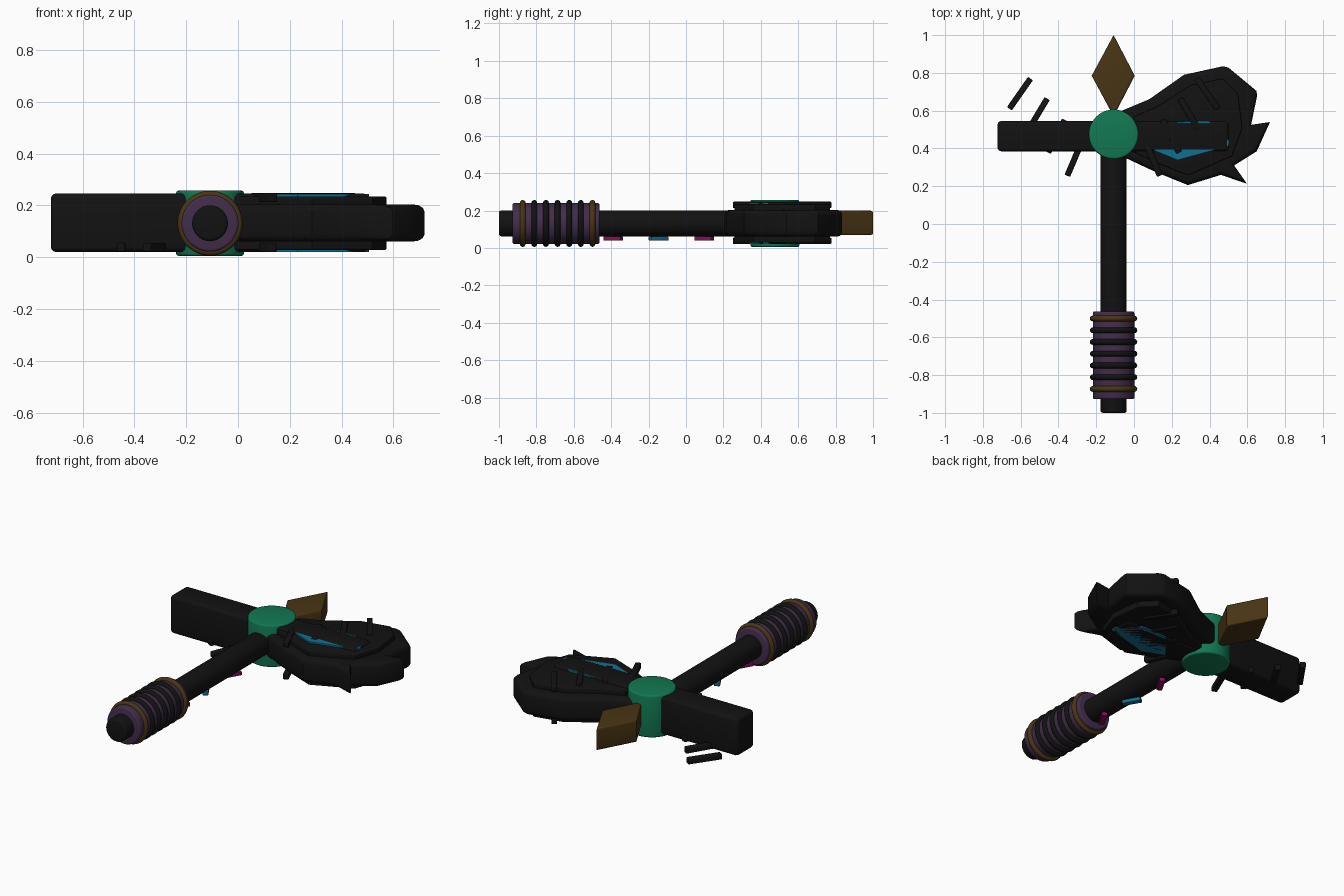
import bpy, bmesh, math
from mathutils import Matrix

if "Cube" in bpy.data.objects:
    bpy.data.objects.remove(bpy.data.objects["Cube"])

CX, CZ, HUB_Y = -0.108, 0.131, 0.475


def material(name, rgb):
    m = bpy.data.materials.new(name)
    m.diffuse_color = (*rgb, 1)
    m.use_nodes = True
    m.node_tree.nodes["Principled BSDF"].inputs["Base Color"].default_value = m.diffuse_color
    return m


BLACK = material("near_black", (0.006, 0.006, 0.006))
GREEN = material("emerald", (0.006, 0.19, 0.085))
GOLD = material("dark_gold", (0.066, 0.035, 0.007))
PURPLE = material("dull_purple", (0.055, 0.026, 0.07))
BLUE = material("deep_blue", (0.006, 0.16, 0.28))
MAGENTA = material("magenta", (0.26, 0.005, 0.10))


def finish(bm, name, mat):
    bmesh.ops.recalc_face_normals(bm, faces=bm.faces)
    me = bpy.data.meshes.new(name)
    bm.to_mesh(me)
    bm.free()
    me.materials.append(mat)
    ob = bpy.data.objects.new(name, me)
    bpy.context.collection.objects.link(ob)
    bpy.ops.object.select_all(action='DESELECT')
    bpy.context.view_layer.objects.active = ob
    ob.select_set(True)
    bpy.ops.object.shade_smooth_by_angle(angle=math.radians(35))
    return ob


def prism(name, pts, z0, z1, mat, bevel=0.0):
    """Extruded outline with rounded top and bottom rims."""
    bm = bmesh.new()
    face = bm.faces.new([bm.verts.new((x, y, z0)) for x, y in pts])
    top = bmesh.ops.extrude_face_region(bm, geom=[face])["geom"]
    bmesh.ops.translate(bm, vec=(0, 0, z1 - z0),
                        verts=[v for v in top if isinstance(v, bmesh.types.BMVert)])
    if bevel:
        rims = [e for e in bm.edges if abs(e.verts[0].co.z - e.verts[1].co.z) < 1e-5]
        bmesh.ops.bevel(bm, geom=rims, offset=bevel, segments=3, profile=0.5,
                        affect='EDGES', clamp_overlap=True)
    return finish(bm, name, mat)


def box(name, centre, size, mat, angle=0.0, bevel=0.005):
    bm = bmesh.new()
    bmesh.ops.create_cube(bm, size=1)
    bmesh.ops.scale(bm, vec=size, verts=bm.verts)
    bmesh.ops.bevel(bm, geom=bm.edges[:], offset=bevel, segments=3, profile=0.5,
                    affect='EDGES')
    bm.transform(Matrix.Translation(centre) @ Matrix.Rotation(angle, 4, 'Z'))
    return finish(bm, name, mat)


def cylinder(name, radius, length, matrix, mat, bevel):
    bm = bmesh.new()
    bmesh.ops.create_cone(bm, cap_ends=True, segments=48, radius1=radius,
                          radius2=radius, depth=length)
    rims = [e for e in bm.edges if abs(e.verts[0].co.z - e.verts[1].co.z) < 1e-5]
    bmesh.ops.bevel(bm, geom=rims, offset=bevel, segments=3, profile=0.5, affect='EDGES')
    bm.transform(matrix)
    return finish(bm, name, mat)


def along_y(y):
    return Matrix.Translation((CX, y, CZ)) @ Matrix.Rotation(math.pi / 2, 4, 'X')


# Handle, grip and grip rings
cylinder("handle", 0.069, 1.45, along_y(-0.275), BLACK, 0.012)
cylinder("grip", 0.110, 0.465, along_y(-0.695), PURPLE, 0.01)
for i in range(7):
    bpy.ops.mesh.primitive_torus_add(major_radius=0.110, minor_radius=0.0155,
                                     major_segments=48, minor_segments=12,
                                     location=(CX, -0.5 - i * 0.0622, CZ),
                                     rotation=(math.pi / 2, 0, 0))
    ring = bpy.context.object
    ring.name = "grip_ring"
    ring.data.materials.append(GOLD if i in (0, 6) else BLACK)
    bpy.ops.object.shade_smooth_by_angle(angle=math.radians(60))

# Hub, hammer block and top spike
cylinder("hub", 0.131, 0.252, Matrix.Translation((CX, HUB_Y, CZ)), GREEN, 0.01)
box("hammer_block", (-0.11, 0.465, 0.133), (1.225, 0.16, 0.226), BLACK, bevel=0.02)
prism("top_spike", [(CX, 1.0), (-0.224, 0.785), (CX, 0.57), (0.004, 0.785)],
      0.068, 0.2, GOLD, 0.01)

# Axe blade with two barbs
prism("blade", [(-0.1, 0.585), (-0.04, 0.61), (0.08, 0.66), (0.265, 0.79),
                (0.47, 0.835), (0.50, 0.828), (0.648, 0.705), (0.652, 0.68),
                (0.62, 0.525), (0.72, 0.54), (0.65, 0.385), (0.53, 0.31),
                (0.598, 0.213), (0.46, 0.26), (0.285, 0.206), (0.115, 0.275),
                (-0.035, 0.345), (-0.1, 0.37)], 0.06, 0.204, BLACK, 0.028)

# Raised plate and blue inlay on both faces of the blade
PLATE = [(0.0, 0.57), (0.12, 0.62), (0.3, 0.735), (0.47, 0.77), (0.55, 0.69),
         (0.573, 0.51), (0.52, 0.36), (0.285, 0.258), (0.13, 0.32), (0.0, 0.38)]
INLAY = [(0.105, 0.39), (0.23, 0.338), (0.50, 0.412), (0.505, 0.44),
         (0.395, 0.546), (0.23, 0.54)]
for z0, z1, i0, i1 in ((0.195, 0.234, 0.234, 0.243), (0.028, 0.067, 0.020, 0.028)):
    prism("blade_plate", PLATE, z0, z1, BLACK, 0.006)
    prism("blade_inlay", INLAY, i0, i1, BLUE)

# Slanted bars: both faces of the blade, and under the hammer block
for x, y, deg in ((-0.604, 0.69, 55), (-0.51, 0.58, 59),
                  (-0.411, 0.465, 63), (-0.315, 0.345, 67)):
    a = math.radians(deg)
    size = (0.195, 0.032, 0.034)
    box("block_bar", (x, y, 0.038), size, BLACK, a)
    for z in (0.038, 0.230):
        box("blade_bar", (2 * CX - x, y, z), size, BLACK, -a)

# Small coloured marks under the handle
for y, mat, deg in ((-0.39, MAGENTA, 60), (-0.147, BLUE, 120), (0.097, MAGENTA, 60)):
    box("handle_mark", (CX, y, 0.05), (0.105, 0.032, 0.022), mat,
        math.radians(deg), 0.003)
